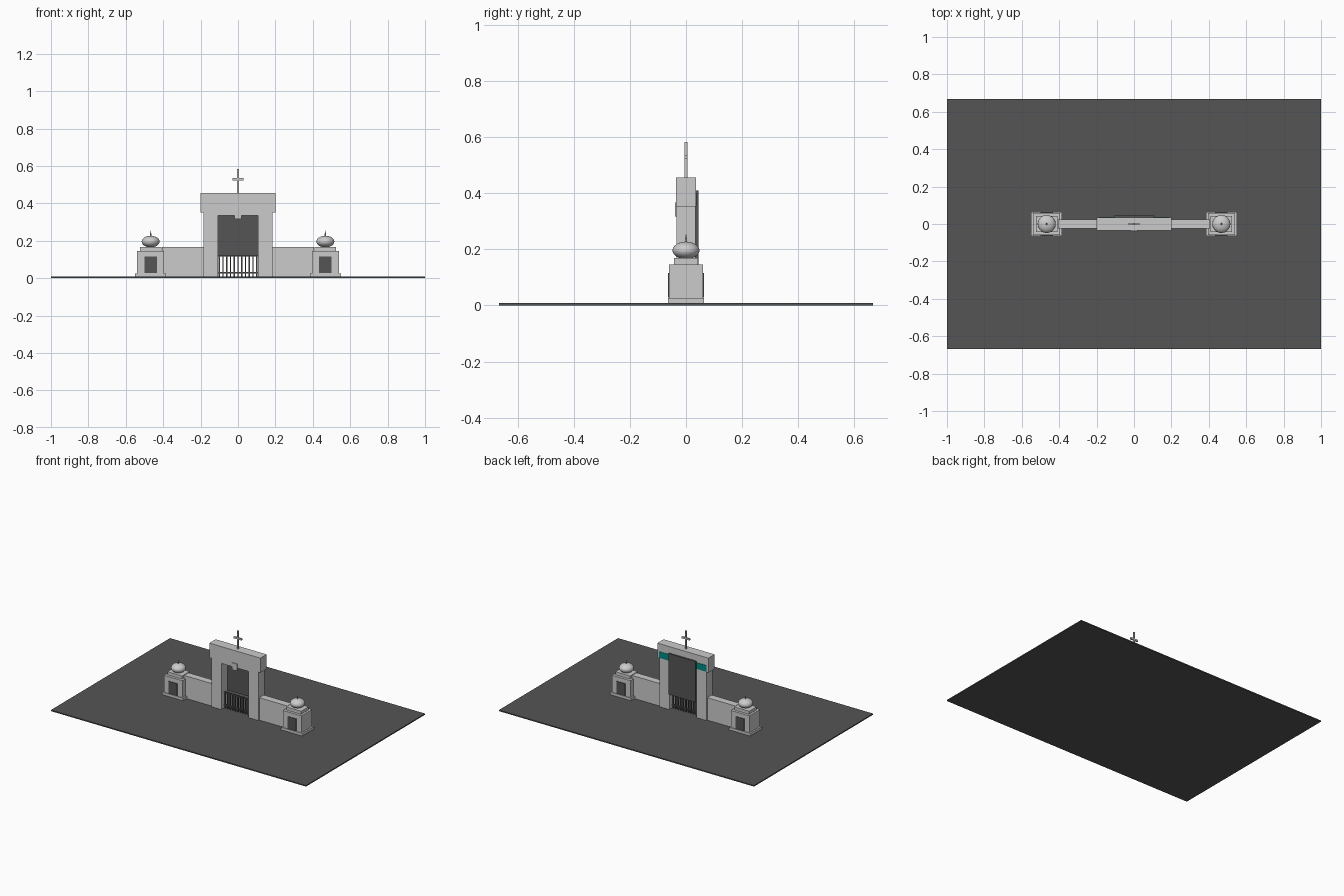
import bpy, bmesh, math

if "Cube" in bpy.data.objects:
    bpy.data.objects.remove(bpy.data.objects["Cube"])


def material(name, color):
    m = bpy.data.materials.new(name)
    m.diffuse_color = color
    m.use_nodes = True
    m.node_tree.nodes["Principled BSDF"].inputs["Base Color"].default_value = m.diffuse_color
    return m


DARK = material("dark_grey", (0.09, 0.09, 0.09, 1))
TEAL = material("teal", (0.0, 0.25, 0.23, 1))


def box(name, x, y, z, mat=None):
    """Box from (min, max) ranges on each axis."""
    bm = bmesh.new()
    bmesh.ops.create_cube(bm, size=1)
    for v in bm.verts:
        for i, r in enumerate((x, y, z)):
            v.co[i] = r[0] if v.co[i] < 0 else r[1]
    return finish(name, bm, mat)


def finish(name, bm, mat=None):
    me = bpy.data.meshes.new(name)
    bm.to_mesh(me)
    bm.free()
    ob = bpy.data.objects.new(name, me)
    bpy.context.collection.objects.link(ob)
    if mat:
        me.materials.append(mat)
    return ob


def centred(name, cx, hx, hy, z, mat=None):
    return box(name, (cx - hx, cx + hx), (-hy, hy), z, mat)


def lathe(name, cx, profile, steps=32):
    """Revolve an (radius, z) profile around a vertical axis at x = cx."""
    bm = bmesh.new()
    vs = [bm.verts.new((r, 0, z)) for r, z in profile]
    es = [bm.edges.new(p) for p in zip(vs, vs[1:])]
    bmesh.ops.spin(bm, geom=vs + es, cent=(0, 0, 0), axis=(0, 0, 1),
                   angle=math.tau, steps=steps)
    bmesh.ops.remove_doubles(bm, verts=bm.verts, dist=1e-5)
    bmesh.ops.recalc_face_normals(bm, faces=bm.faces)
    bmesh.ops.translate(bm, verts=bm.verts, vec=(cx, 0, 0))
    for f in bm.faces:
        f.smooth = True
    return finish(name, bm)


G = 0.008  # ground thickness
centred("ground_slab", 0, 1, 0.667, (0, G), DARK)

# Central portal: lintel, header and keystone
centred("lintel", 0, 0.2, 0.035, (0.352, 0.455))
centred("header", 0, 0.107, 0.033, (0.335, 0.352))
box("keystone", (-0.02, 0.02), (-0.04, -0.03), (0.317, 0.366))
box("rear_teal_band", (-0.187, 0.187), (0.03, 0.037), (0.355, 0.4), TEAL)
box("rear_dark_panel", (-0.107, 0.107), (0.034, 0.045), (0.12, 0.41), DARK)

# Cross on the lintel
centred("cross_upright", 0, 0.005, 0.005, (0.455, 0.583))
centred("cross_arm", 0, 0.03, 0.005, (0.523, 0.535))

# Gate bars and rails
for i in range(11):
    centred("gate_bar", -0.1 + 0.02 * i, 0.0035, 0.0035, (G, 0.125), DARK)
for z in (0.03, 0.12):
    centred("gate_rail", 0, 0.107, 0.003, (z - 0.004, z + 0.004), DARK)

# Parts repeated on both sides
for s in (-1, 1):
    centred("portal_pillar", s * 0.146, 0.039, 0.034, (G, 0.352))
    centred("side_wall", s * 0.295, 0.11, 0.025, (G, 0.167))
    c = s * 0.467
    centred("post_base", c, 0.083, 0.065, (G, 0.026))
    centred("post_body", c, 0.072, 0.06, (0.026, 0.146))
    centred("post_cap", c, 0.058, 0.042, (0.146, 0.168))
    for f in (-1, 1):
        ys = sorted((f * 0.055, f * 0.064))
        box("post_panel", (c - 0.033, c + 0.033), ys, (0.028, 0.115), DARK)
    # Squat dome with a thin spike
    dome = [(0.048 * math.cos(a), 0.196 + 0.031 * math.sin(a))
            for a in [math.radians(-65 + 155 * k / 18) for k in range(18)]]
    lathe("post_dome", c, [(0, 0.168)] + dome + [(0, 0.227)])
    lathe("dome_spike", c, [(0, 0.22), (0.005, 0.224), (0.003, 0.24), (0, 0.257)], 12)
